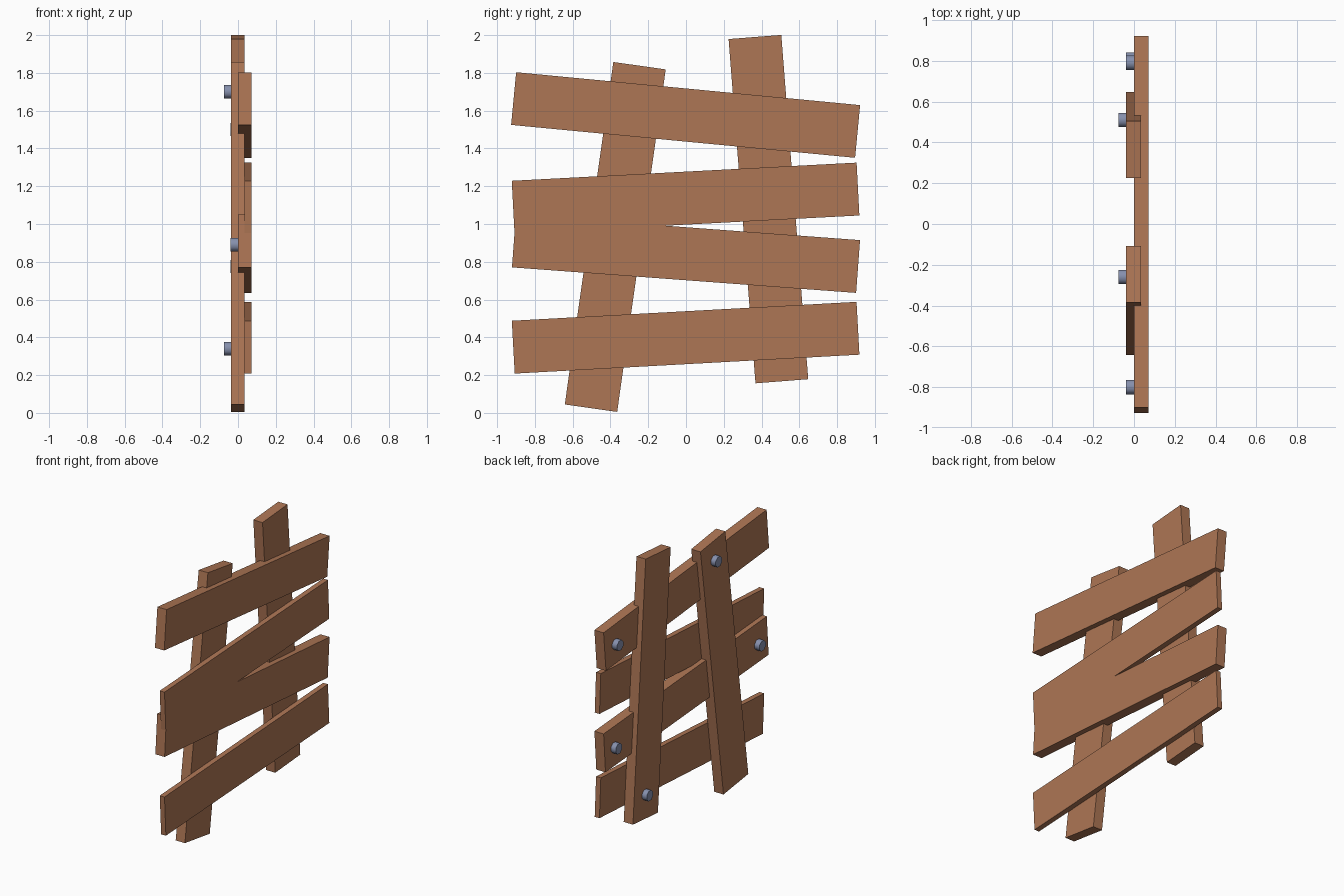
import bpy, math
from mathutils import Matrix, Vector

if "Cube" in bpy.data.objects:
    bpy.data.objects.remove(bpy.data.objects["Cube"])


def material(name, rgb):
    m = bpy.data.materials.new(name)
    m.diffuse_color = (*rgb, 1)
    m.use_nodes = True
    m.node_tree.nodes["Principled BSDF"].inputs["Base Color"].default_value = m.diffuse_color
    return m


wood = material("brown wood", (0.42, 0.18, 0.09))
steel = material("blue grey steel", (0.24, 0.28, 0.42))


# Board in the y-z plane running between two end midpoints
def board(name, a, b, x0, x1, width=0.28):
    d = Vector((0, b[0] - a[0], b[1] - a[1]))
    bpy.ops.mesh.primitive_cube_add(size=1)
    o = bpy.context.object
    o.name = name
    o.scale = (x1 - x0, d.length, width)
    o.location = ((x0 + x1) / 2, (a[0] + b[0]) / 2, (a[1] + b[1]) / 2)
    o.rotation_euler = (math.atan2(d.z, d.y), 0, 0)
    o.data.materials.append(wood)


# Bolt head standing on the back face of a board
def bolt(name, y, z, x0, x1):
    bpy.ops.mesh.primitive_cylinder_add(
        vertices=8, radius=0.038, depth=x1 - x0,
        location=((x0 + x1) / 2, y, z), rotation=(0, math.pi / 2, 0))
    o = bpy.context.object
    o.name = name
    o.data.transform(Matrix.Rotation(math.pi / 8, 4, 'Z'))
    o.data.materials.append(steel)
    bpy.ops.object.shade_smooth_by_angle(angle=math.radians(50))


# Two leaning posts
board("left_post", (-0.503, 0.025), (-0.246, 1.838), -0.038, 0.034)
board("right_post", (0.5075, 0.1675), (0.365, 1.99), -0.038, 0.034)

# Four crooked planks, alternately thick and thin
board("top_plank", (-0.9125, 1.664), (0.9085, 1.49), -0.001, 0.071)
board("upper_plank", (-0.915, 1.089), (0.9105, 1.185), 0.034, 0.071)
board("lower_plank", (-0.911, 0.91), (0.911, 0.775), -0.001, 0.071)
board("bottom_plank", (-0.9145, 0.348), (0.9105, 0.448), 0.034, 0.071)

# Bolts on the posts and on the thick planks
for i, (y, z) in enumerate([(-0.26, 1.70), (0.51, 0.34)]):
    bolt(f"post_bolt_{i + 1}", y, z, -0.075, -0.038)
for i, (y, z) in enumerate([(0.79, 1.50), (0.805, 0.775), (-0.8, 0.89)]):
    bolt(f"plank_bolt_{i + 1}", y, z, -0.039, -0.001)
